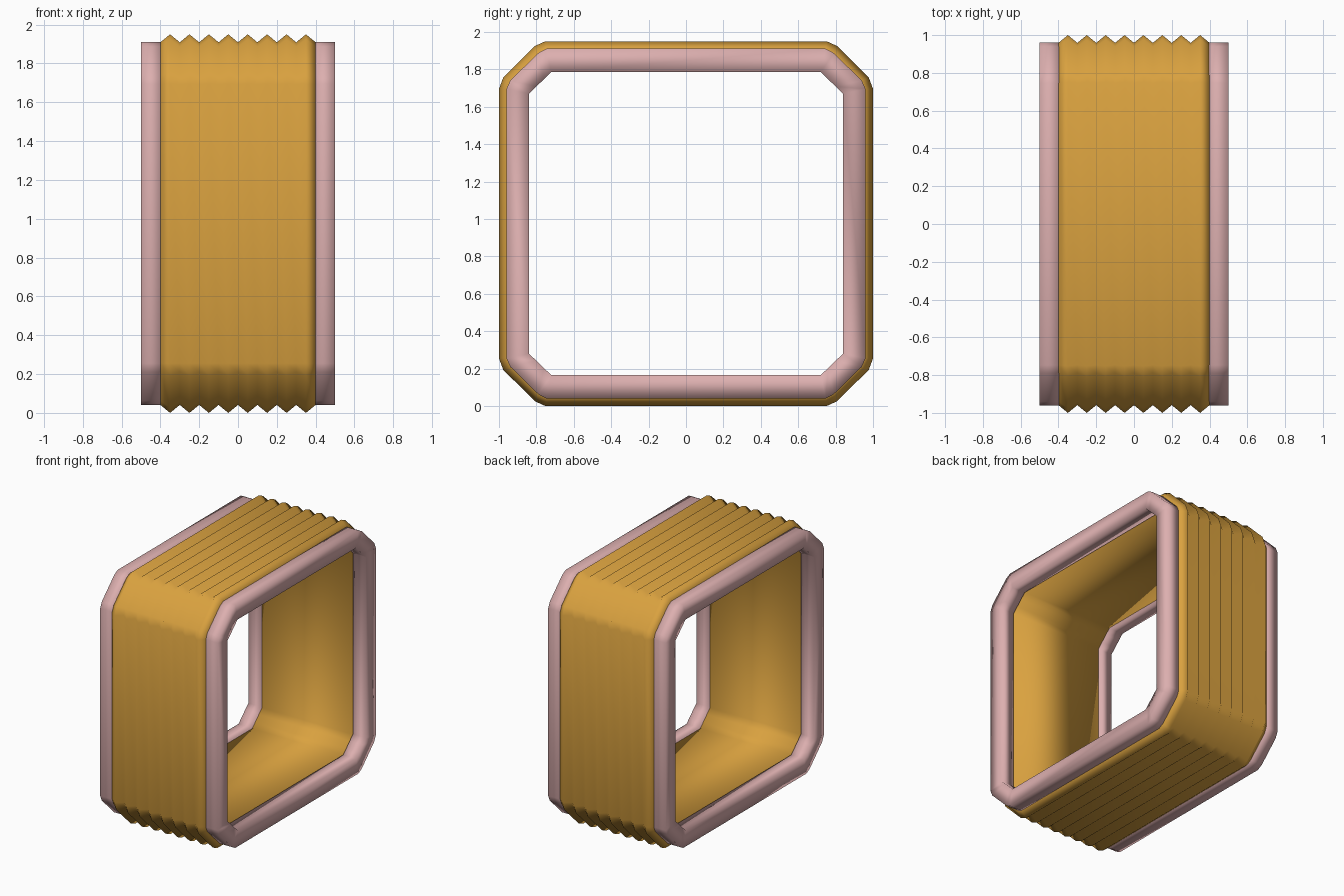
import bpy
import bmesh

cube = bpy.data.objects.get("Cube")
if cube:
    bpy.data.objects.remove(cube)

CENTRE_Z = 0.975


def material(name, rgb):
    mat = bpy.data.materials.new(name)
    mat.use_nodes = True
    mat.diffuse_color = (*rgb, 1)
    mat.node_tree.nodes["Principled BSDF"].inputs["Base Color"].default_value = (*rgb, 1)
    return mat


ochre = material("ochre rubber", (0.70, 0.36, 0.05))
pink = material("dusty pink", (0.72, 0.43, 0.43))

# Corner points of one quadrant (y, z from the centre), side to top
OUTER = [(0.96, 0.72), (0.94, 0.765), (0.79, 0.912), (0.747, 0.935)]
INNER = [(0.84, 0.695), (0.80, 0.733), (0.76, 0.772), (0.72, 0.81)]
RIDGE = [(1.0, 0.72), (0.977, 0.782), (0.807, 0.95), (0.752, 0.975)]


def full_loop(quadrant):
    """Mirror one corner into a closed chamfered rectangle."""
    q, r = quadrant, quadrant[::-1]
    return (q + [(-y, z) for y, z in r]
            + [(-y, -z) for y, z in q] + [(y, -z) for y, z in r])


def grow(quadrant, d):
    return [(y + d, z + d) for y, z in quadrant]


def tube(name, sections, mat):
    """Bridge a closed chain of (x, quadrant) sections into a hollow ring."""
    bm = bmesh.new()
    rings = [[bm.verts.new((x, y, z + CENTRE_Z)) for y, z in full_loop(q)]
             for x, q in sections]
    for a, b in zip(rings, rings[1:] + rings[:1]):
        for i in range(len(a)):
            j = (i + 1) % len(a)
            bm.faces.new((a[i], a[j], b[j], b[i]))
    bmesh.ops.recalc_face_normals(bm, faces=bm.faces)
    for face in bm.faces:
        face.smooth = True
    mesh = bpy.data.meshes.new(name)
    bm.to_mesh(mesh)
    bm.free()
    mesh.materials.append(mat)
    obj = bpy.data.objects.new(name, mesh)
    bpy.context.collection.objects.link(obj)
    return obj


# Pleated sleeve: zigzag outside, plain wall inside
valley = grow(OUTER, -0.001)
pleats = [(-0.4 + 0.05 * i, RIDGE if i % 2 else valley) for i in range(17)]
wall = grow(INNER, 0.01)
tube("bellows", pleats + [(0.4, wall), (-0.4, wall)], ochre)

# End frames
for name, side in (("left_frame", 1), ("right_frame", -1)):
    near, far = 0.39 * side, 0.5 * side
    tube(name, [(near, OUTER), (far, OUTER), (far, INNER), (near, INNER)], pink)
